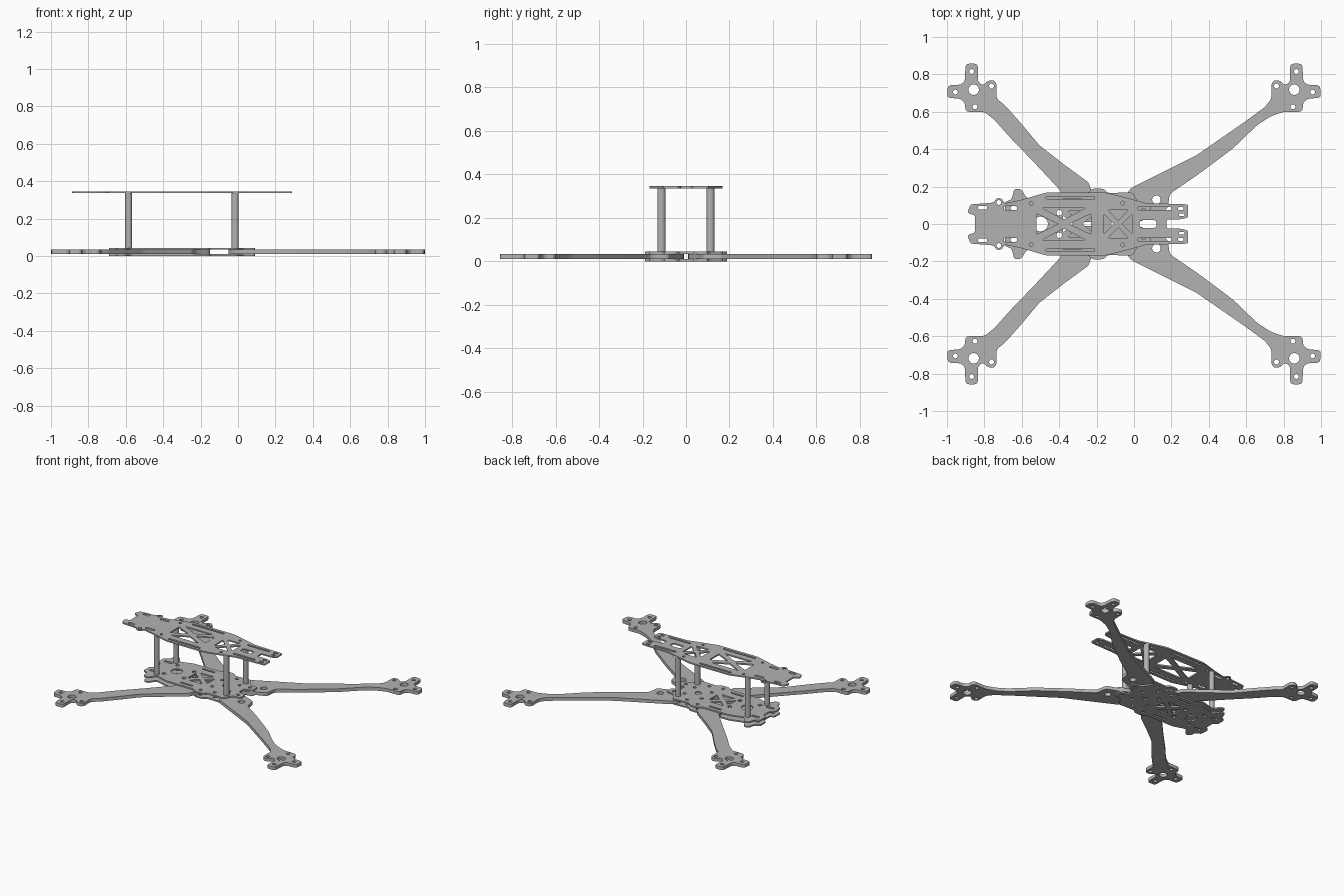
import bpy
import bmesh
from math import cos, sin, pi
from mathutils import Vector, Matrix

default_cube = bpy.data.objects.get("Cube")
if default_cube:
    bpy.data.objects.remove(default_cube, do_unlink=True)

grey = bpy.data.materials.new("plain grey")
grey.use_nodes = True
colour = (0.45, 0.45, 0.45, 1)
grey.diffuse_color = colour
grey.node_tree.nodes["Principled BSDF"].inputs["Base Color"].default_value = colour


# ---- shape helpers ----
def rounded(points, radius, steps=4):
    """Round every corner of a closed polygon."""
    result = []
    pts = [Vector(p) for p in points]
    for i, corner in enumerate(pts):
        before, after = pts[i - 1] - corner, pts[(i + 1) % len(pts)] - corner
        reach = min(radius, before.length * 0.45, after.length * 0.45)
        start = corner + before.normalized() * reach
        end = corner + after.normalized() * reach
        for k in range(steps + 1):
            t = k / steps
            result.append(start * (1 - t) ** 2 + corner * 2 * t * (1 - t) + end * t * t)
    return result


def circle(x, y, radius, sides=20):
    return [Vector((x + radius * cos(2 * pi * k / sides), y + radius * sin(2 * pi * k / sides)))
            for k in range(sides)]


def slot(x, y, length, width):
    a, b = length / 2, width / 2
    return rounded([(x - a, y - b), (x + a, y - b), (x + a, y + b), (x - a, y + b)], b)


def flip(loop, sx=1, sy=1):
    return [Vector((p[0] * sx, p[1] * sy)) for p in loop]


def both_sides(loops):
    return loops + [flip(loop, sy=-1) for loop in loops]


def whole(half):
    """Complete a half outline that starts and ends on the centre line."""
    return half + [(x, -y) for x, y in reversed(half) if y > 0]


def truss(x0, x1, half_width, strut):
    """Four triangular windows that leave an X of struts."""
    cx, w = (x0 + x1) / 2, half_width
    side = [(x0 + strut, w), (x1 - strut, w), (cx, strut * 0.8)]
    rear = [(x0, w - strut), (x0, strut - w), (cx - strut, 0)]
    front = [(x1, w - strut), (x1, strut - w), (cx + strut, 0)]
    return both_sides([rounded(side, 0.008)]) + [rounded(rear, 0.008), rounded(front, 0.008)]


def finish(name, mesh):
    mesh.materials.clear()
    mesh.materials.append(grey)
    obj = bpy.data.objects.new(name, mesh)
    bpy.context.collection.objects.link(obj)
    return obj


def plate(name, outline, holes, bottom, top):
    """Flat sheet with holes, cut from a filled outline."""
    curve = bpy.data.curves.new(name + "_outline", "CURVE")
    curve.dimensions = "2D"
    curve.fill_mode = "BOTH"
    curve.extrude = (top - bottom) / 2
    for loop in [outline] + holes:
        spline = curve.splines.new("POLY")
        spline.points.add(len(loop) - 1)
        for point, p in zip(spline.points, loop):
            point.co = (p[0], p[1], 0, 1)
        spline.use_cyclic_u = True
    helper = bpy.data.objects.new(name + "_helper", curve)
    bpy.context.collection.objects.link(helper)
    graph = bpy.context.evaluated_depsgraph_get()
    mesh = bpy.data.meshes.new_from_object(helper.evaluated_get(graph))
    bpy.data.objects.remove(helper, do_unlink=True)
    bm = bmesh.new()
    bm.from_mesh(mesh)
    bmesh.ops.remove_doubles(bm, verts=bm.verts, dist=0.0001)
    bmesh.ops.recalc_face_normals(bm, faces=bm.faces)
    bmesh.ops.translate(bm, verts=bm.verts, vec=(0, 0, (top + bottom) / 2))
    for face in bm.faces:
        face.smooth = False
    bm.to_mesh(mesh)
    bm.free()
    return finish(name, mesh)


# ---- arms with four-lobed motor mounts ----
mount = [(0.735, 0.67), (0.735, 0.75), (0.75, 0.77), (0.785, 0.765), (0.805, 0.74), (0.835, 0.76),
         (0.835, 0.857), (0.9, 0.857), (0.905, 0.765), (0.925, 0.745), (0.995, 0.742), (1, 0.675),
         (0.93, 0.67), (0.905, 0.65), (0.9, 0.6), (0.8, 0.6)]
mount_holes = [circle(0.857, 0.718, 0.028), circle(0.868, 0.815, 0.013), circle(0.955, 0.705, 0.013),
               circle(0.762, 0.738, 0.013), circle(0.85, 0.627, 0.013)]
front_root = [(0.73, 0.575), (0.66, 0.53), (0.53, 0.405), (0.35, 0.27), (0.19, 0.16), (0.18, 0.08),
              (0.1, 0.05), (0.03, 0.01), (-0.05, 0.01), (-0.05, 0.14), (-0.02, 0.19),
              (0.33, 0.365), (0.59, 0.545), (0.7, 0.625)]
rear_root = [(0.745, 0.555), (0.665, 0.465), (0.53, 0.325), (0.39, 0.175), (0.38, 0.1), (0.3, 0.01),
             (0.15, 0.01), (0.15, 0.12), (0.23, 0.18), (0.24, 0.22), (0.37, 0.315),
             (0.505, 0.42), (0.61, 0.545), (0.69, 0.635)]
for end, sx, root, extra in (("front", 1, front_root, [circle(0.12, 0.13, 0.023)]),
                             ("rear", -1, rear_root, [])):
    for side, sy in (("left", 1), ("right", -1)):
        plate(f"{end}_{side}_arm", flip(rounded(mount + root, 0.02), sx, sy),
              [flip(h, sx, sy) for h in mount_holes + extra], 0.01, 0.034)

# ---- two matching plates that clamp the arms ----
body = whole([(-0.66, 0), (-0.66, 0.04), (-0.69, 0.05), (-0.69, 0.12), (-0.655, 0.13), (-0.64, 0.188),
              (-0.605, 0.188), (-0.57, 0.135), (-0.47, 0.165), (-0.25, 0.165), (-0.22, 0.19),
              (-0.16, 0.188), (-0.14, 0.165), (-0.01, 0.17), (0.03, 0.105), (0.09, 0.1),
              (0.09, 0.04), (0.03, 0.03), (0.03, 0)])
body_holes = both_sides([slot(-0.63, 0.085, 0.06, 0.02), circle(-0.55, 0.08, 0.013),
                         circle(-0.4, 0.06, 0.015), slot(-0.33, 0.13, 0.1, 0.015),
                         circle(-0.2, 0.15, 0.012), circle(-0.1, 0.13, 0.012),
                         circle(-0.17, 0.06, 0.012), circle(-0.03, 0.06, 0.012),
                         circle(0.05, 0.07, 0.012)])
body_holes += [circle(-0.5, 0, 0.04), circle(-0.1, 0, 0.022)] + truss(-0.38, -0.22, 0.07, 0.025)
plate("bottom_plate", rounded(body, 0.015), body_holes, 0, 0.01)
plate("middle_plate", rounded(body, 0.015), body_holes, 0.034, 0.044)

# ---- top plate with truss windows and strap slots ----
deck = whole([(-0.85, 0), (-0.85, 0.045), (-0.89, 0.06), (-0.875, 0.105), (-0.8, 0.11),
              (-0.75, 0.115), (-0.735, 0.138), (-0.71, 0.138), (-0.69, 0.11), (-0.6, 0.13),
              (-0.47, 0.168), (-0.15, 0.168), (0, 0.13), (0.06, 0.112), (0.29, 0.105),
              (0.29, 0.035), (0.25, 0.025), (0.175, 0.025), (0.175, 0)])
deck_holes = both_sides([slot(-0.81, 0.087, 0.05, 0.02), circle(-0.723, 0.115, 0.013),
                         slot(-0.66, 0.085, 0.07, 0.02), circle(-0.55, 0.11, 0.01),
                         slot(-0.34, 0.14, 0.26, 0.015), slot(0.11, 0.083, 0.18, 0.016),
                         circle(-0.06, 0.112, 0.01), slot(0.25, 0.083, 0.03, 0.018),
                         slot(0.255, 0.05, 0.03, 0.014)])
deck_holes += truss(-0.52, -0.23, 0.085, 0.03) + truss(-0.16, -0.01, 0.075, 0.022)
deck_holes.append(slot(0.075, 0, 0.09, 0.045))
plate("top_plate", rounded(deck, 0.012), deck_holes, 0.336, 0.346)

# ---- round standoffs ----
for end, x in (("front", -0.015), ("rear", -0.585)):
    for side, y in (("left", 0.113), ("right", -0.113)):
        bm = bmesh.new()
        bmesh.ops.create_cone(bm, cap_ends=True, segments=24, radius1=0.019, radius2=0.019,
                              depth=0.294, matrix=Matrix.Translation((x, y, 0.19)))
        for face in bm.faces:
            face.smooth = len(face.verts) == 4
        for edge in bm.edges:
            edge.smooth = all(len(f.verts) == 4 for f in edge.link_faces)
        mesh = bpy.data.meshes.new("standoff")
        bm.to_mesh(mesh)
        bm.free()
        finish(f"{end}_{side}_standoff", mesh)
